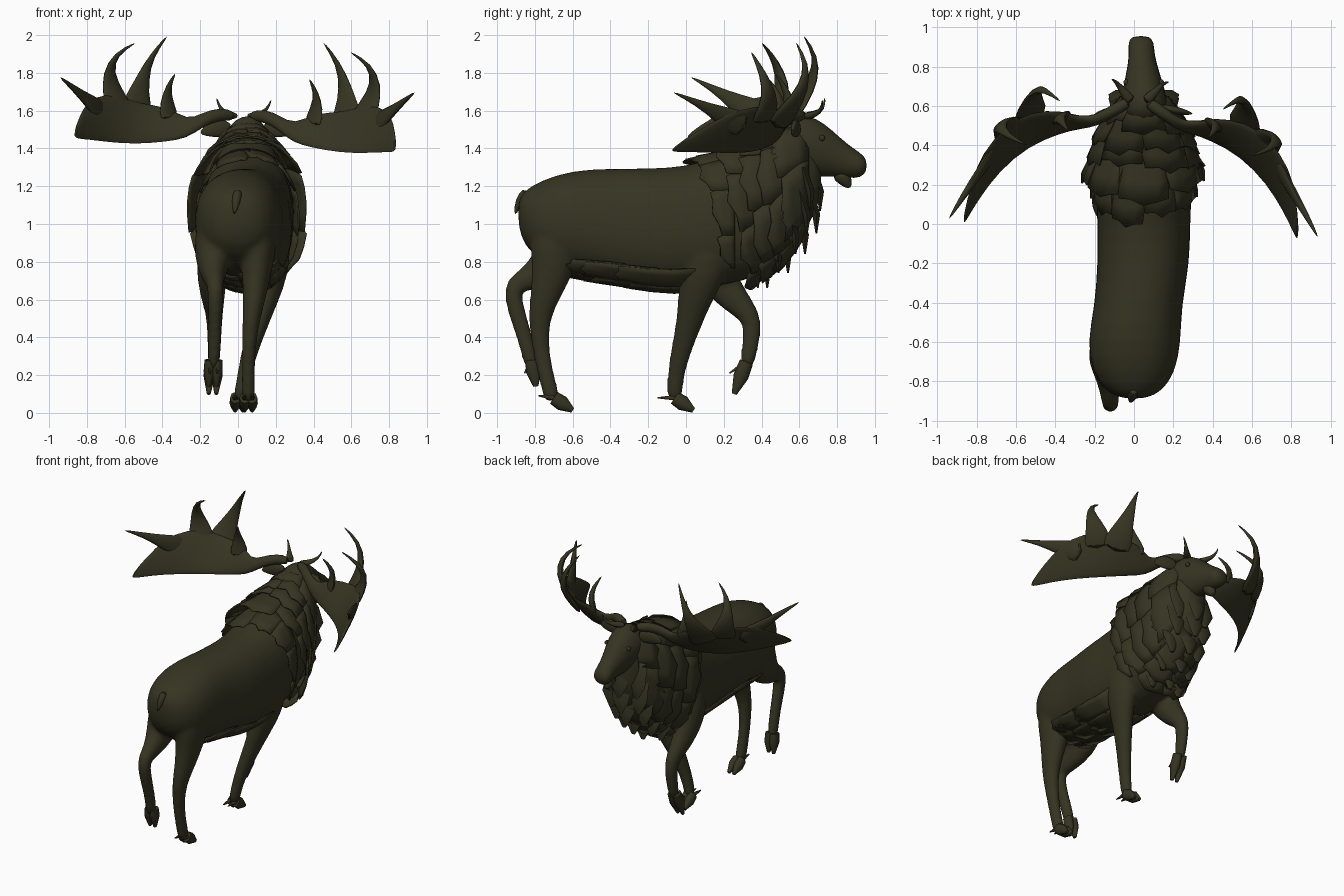
import bpy, bmesh, random
from math import sin, cos, pi, radians, copysign
from mathutils import Vector as V, Matrix

random.seed(4)
if "Cube" in bpy.data.objects:
    bpy.data.objects.remove(bpy.data.objects["Cube"])

hide = bpy.data.materials.new("dark_olive_hide")
hide.use_nodes = True
COLOUR = (0.036, 0.035, 0.016, 1)
hide.diffuse_color = COLOUR
shader = hide.node_tree.nodes["Principled BSDF"]
shader.inputs["Base Color"].default_value = COLOUR
shader.inputs["Roughness"].default_value = 0.9


def finish(name, bm, subdiv=0, thick=0, angle=40):
    bmesh.ops.recalc_face_normals(bm, faces=bm.faces)
    mesh = bpy.data.meshes.new(name)
    bm.to_mesh(mesh)
    bm.free()
    mesh.materials.append(hide)
    ob = bpy.data.objects.new(name, mesh)
    bpy.context.collection.objects.link(ob)
    if thick:
        ob.modifiers.new("thickness", "SOLIDIFY").thickness = thick
    if subdiv:
        ob.modifiers.new("smooth", "SUBSURF").levels = subdiv
        ob.modifiers["smooth"].render_levels = subdiv
    bpy.ops.object.select_all(action="DESELECT")
    ob.select_set(True)
    bpy.context.view_layer.objects.active = ob
    bpy.ops.object.shade_smooth_by_angle(angle=radians(angle))
    return ob


def power(value, exponent):
    return copysign(abs(value) ** exponent, value)


def loft(name, sections, sides=12, subdiv=1, move=None, exponent=1):
    """Skin rounded sections given as (centre, half axis, half axis)."""
    bm = bmesh.new()
    turn = [2 * pi * i / sides for i in range(sides)]
    rows = [[bm.verts.new(c + u * power(cos(a), exponent) + v * power(sin(a), exponent)) for a in turn]
            for c, u, v in sections]
    for a, b in zip(rows, rows[1:]):
        for i in range(sides):
            j = (i + 1) % sides
            bm.faces.new((a[i], a[j], b[j], b[i]))
    bm.faces.new(rows[0])
    bm.faces.new(rows[-1])
    if move:
        bm.transform(move)
    return finish(name, bm, subdiv, angle=60)


def tube(name, path, ratio=1.0, bulk=0.0, cap=1.0, side=V((1, 0, 0)), sides=10, subdiv=1, move=None):
    """Limb along (x, y, z, radius) stations; depth follows from the radius."""
    pts = [V(p[:3]) for p in path]
    out = []
    for i, p in enumerate(path):
        radius = p[3]
        depth = min(cap, radius * (ratio + bulk * radius))
        tangent = (pts[min(i + 1, len(pts) - 1)] - pts[max(i - 1, 0)]).normalized()
        across = (side - tangent * side.dot(tangent)).normalized()
        out.append((pts[i], across * radius, tangent.cross(across) * depth))
    return loft(name, out, sides, subdiv, move)


def leg(name, *path):
    return tube(name, path, ratio=1.1, bulk=3)


def rings(rows):
    """Upright rings from (y, x, top, bottom, half width) rows."""
    return [(V((x, y, (top + low) / 2)), V((w, 0, 0)), V((0, 0, (top - low) / 2)))
            for y, x, top, low, w in rows]


# Body and neck
BODY = [(-.89, 0, 1.12, 1, .05), (-.86, 0, 1.18, .88, .14), (-.76, 0, 1.24, .79, .215),
        (-.6, 0, 1.29, .73, .245), (-.42, .02, 1.3, .7, .225), (-.2, .05, 1.3, .66, .24),
        (0, .05, 1.31, .64, .24), (.15, .05, 1.36, .66, .25), (.3, .05, 1.41, .69, .245),
        (.42, .05, 1.45, .73, .22), (.52, .05, 1.5, .8, .19), (.6, .05, 1.53, .89, .15),
        (.67, .05, 1.5, 1.03, .11), (.72, .05, 1.4, 1.14, .06)]
SQUARE = .87
body = loft("body_and_legs", rings(BODY), sides=16, exponent=SQUARE)

# Legs: planted pair on +x, lifted pair on -x, blended into the body
left_hind = leg("left_hind_leg", (.08, -.68, 1.1, .09), (.11, -.68, .93, .115), (.1, -.7, .78, .09),
                (.09, -.745, .62, .065), (.07, -.78, .5, .05), (.055, -.77, .33, .038),
                (.055, -.73, .15, .037), (.055, -.7, .05, .04))
right_hind = leg("right_hind_leg", (-.1, -.63, 1.1, .09), (-.13, -.64, .9, .118), (-.135, -.71, .78, .092),
                 (-.125, -.83, .705, .056), (-.12, -.915, .68, .046), (-.12, -.915, .6, .043),
                 (-.12, -.88, .48, .038), (-.125, -.835, .34, .036), (-.13, -.815, .22, .035))
left_fore = leg("left_fore_leg", (.15, .12, 1.05, .09), (.175, .11, .9, .115), (.18, .09, .74, .095),
                (.145, .045, .6, .072), (.1, .01, .45, .055), (.06, -.03, .32, .046),
                (.025, -.06, .17, .037), (.005, -.06, .05, .04))
right_fore = leg("right_fore_leg", (-.1, .1, 1, .09), (-.13, .11, .83, .1), (-.14, .18, .69, .08),
                 (-.13, .27, .585, .062), (-.125, .34, .515, .047), (-.125, .35, .45, .044),
                 (-.125, .343, .36, .038), (-.13, .315, .22, .036))
for ob in (body, left_hind, right_hind, left_fore, right_fore):
    ob.select_set(True)
bpy.context.view_layer.objects.active = body
bpy.ops.object.join()
remesh = body.modifiers.new("blend", "REMESH")
remesh.mode = "VOXEL"
remesh.voxel_size = .014
remesh.use_smooth_shade = True
body.modifiers.new("relax", "SMOOTH").iterations = 8

# Head, beard, eyes, ears and tail
loft("head", rings([(.52, .05, 1.55, 1.32, .11), (.6, .05, 1.585, 1.27, .13),
                    (.69, .05, 1.57, 1.24, .11), (.77, .045, 1.505, 1.25, .088),
                    (.86, .04, 1.42, 1.24, .066), (.925, .035, 1.38, 1.24, .07),
                    (.958, .035, 1.34, 1.28, .045)]))
tube("chin_beard", [(.04, .8, 1.28, .05), (.04, .84, 1.24, .045), (.04, .87, 1.19, .015)])
tube("tail", [(0, -.84, 1.18, .03), (-.01, -.885, 1.12, .025), (-.02, -.905, 1.05, .006)])
for label, s in (("left", 1), ("right", -1)):
    tube(label + "_ear", [(.05 + s * .08, .6, 1.5, .015), (.05 + s * .15, .58, 1.51, .023),
                          (.05 + s * .2, .57, 1.5, .018), (.05 + s * .25, .56, 1.48, .004)],
         ratio=2.4, side=V((0, 1, 0)))
    bm = bmesh.new()
    bmesh.ops.create_uvsphere(bm, u_segments=10, v_segments=6, radius=.016,
                              matrix=Matrix.Translation((.05 + s * .088, .72, 1.455)))
    finish(label + "_eye", bm)


def hoof(name, ankle, toe, dew):
    """Two pointed toes and a pair of dewclaws."""
    for label, s in (("left", 1), ("right", -1)):
        off = V((s * .02, 0, 0))
        a, t, d = V(ankle) + off, V(toe) + off, V(dew) + off
        tube(f"{name}_{label}_toe", [(*a, .027), (*a.lerp(t, .45), .03), (*t, .01)],
             ratio=1.35, sides=8, subdiv=0)
        tube(f"{name}_{label}_dewclaw", [(*a, .016), (*d, .004)], sides=6, subdiv=0)


hoof("left_hind", (.055, -.7, .08), (.055, -.6, .013), (.055, -.78, .09))
hoof("right_hind", (-.13, -.815, .28), (-.135, -.795, .14), (-.13, -.855, .21))
hoof("left_fore", (.005, -.06, .08), (.005, .04, .013), (.005, -.15, .08))
hoof("right_fore", (-.13, .32, .27), (-.135, .255, .1), (-.13, .23, .21))


def skin_point(y, a, off):
    """Point on the body at station y and angle a, raised by off."""
    y = max(BODY[0][0], min(BODY[-1][0] - .001, y))
    for p, q in zip(BODY, BODY[1:]):
        if p[0] <= y < q[0]:
            f = (y - p[0]) / (q[0] - p[0])
            _, x, top, low, w = [m + (n - m) * f for m, n in zip(p, q)]
            return V((x + (w + off) * power(cos(a), SQUARE), y,
                      (top + low) / 2 + ((top - low) / 2 + off) * power(sin(a), SQUARE)))


def fur_row(name, start, stop, first, last, count, lift, shift):
    """Overlapping locks of fur from station start back to a ragged edge at stop."""
    bm = bmesh.new()
    step = (last - first) / count
    for k in range(count):
        mid = first + (k + .5) * step
        end = stop + random.uniform(-.03, .03)
        base = lift * random.uniform(.1, .3)
        grid = []
        for r in range(4):
            f = r / 3
            row = []
            for c in range(-2, 3):
                a = mid + c / 2 * step * (.56 - .08 * f * f)
                tip = (random.uniform(0, .02) if c else .035) * f ** 3
                low = (1 - sin(a)) / 2
                y = start + (end - start + shift * low) * f - tip
                row.append(bm.verts.new(skin_point(y, a, base + lift * f * (1 - low / 2))))
            grid.append(row)
        for m, n in zip(grid, grid[1:]):
            for c in range(4):
                bm.faces.new((m[c], m[c + 1], n[c + 1], n[c]))
    finish(name, bm, thick=.01, angle=35)


# Mane rows from the shoulders up to the throat
MANE = [(.26, .03, 8, .03, .28, .8), (.4, .15, 9, .075, .2, 0), (.5, .3, 8, .055, .12, 0),
        (.58, .4, 8, .05, .08, 0), (.65, .5, 7, .035, .05, 0)]
for i, (start, stop, count, lift, shift, gap) in enumerate(MANE):
    fur_row(f"mane_row_{i + 1}", start, stop, gap - pi / 2, 3 * pi / 2 - gap, count, lift, shift)
# Hanging chest locks
for i, (y, z) in enumerate(((.71, 1.17), (.69, 1.05), (.63, .94), (.54, .84), (.43, .76))):
    for label, s in (("right", -1), ("middle", 0), ("left", 1)):
        x, front = .05 + s * .11, y - .05 * abs(s)
        tube(f"chest_lock_{label}_{i + 1}", [(x, front - .04, z + .13, .06), (x, front, z, .07),
                                             (x, front, z - .1, .015)], ratio=.35, sides=6, subdiv=0)
# Belly fur
for i, (start, stop) in enumerate(((.05, -.32), (-.15, -.5), (-.32, -.62))):
    fur_row(f"belly_fur_{i + 1}", start, stop, -pi / 2 - .9, -pi / 2 + .9, 4, .018, 0)

# Antlers: beam and palm as (lower edge, upper edge), then tines
PALM = [((-.02, .62, 1.54), (-.02, .63, 1.6)), ((-.1, .57, 1.55), (-.1, .59, 1.62)),
        ((-.19, .51, 1.51), (-.19, .54, 1.59)), ((-.27, .49, 1.45), (-.27, .54, 1.55)),
        ((-.38, .46, 1.43), (-.37, .58, 1.63)), ((-.54, .39, 1.415), (-.52, .58, 1.64)),
        ((-.69, .26, 1.425), (-.65, .51, 1.7)), ((-.79, .12, 1.44), (-.77, .37, 1.68)),
        ((-.845, .03, 1.445), (-.82, .23, 1.62)), ((-.87, -.01, 1.46), (-.86, .06, 1.51))]
ALONG, UP = V((.8, .6, 0)), V((0, .5, 1))
TINES = [("outer", UP, .1, [(-.7, .39, 1.57), (-.78, .27, 1.64), (-.87, .14, 1.72), (-.945, .02, 1.78)]),
         ("rear", ALONG, .12, [(-.62, .46, 1.58), (-.66, .51, 1.69), (-.69, .5, 1.8), (-.65, .45, 1.9),
                               (-.54, .4, 1.96)]),
         ("tall", ALONG, .13, [(-.53, .52, 1.55), (-.53, .61, 1.66), (-.505, .68, 1.77), (-.46, .69, 1.89),
                               (-.37, .62, 2)]),
         ("inner", ALONG, .08, [(-.36, .53, 1.54), (-.38, .55, 1.65), (-.37, .52, 1.73), (-.33, .47, 1.8)]),
         ("brow", ALONG, .035, [(-.01, .62, 1.57), (-.06, .68, 1.58), (-.095, .73, 1.61), (-.115, .735, 1.67)])]
pivot = V((0, .6, 1.55))
tilt = (Matrix.Translation(pivot + V((.04, 0, 0))) @ Matrix.Rotation(-.1, 4, "Z")
        @ Matrix.Rotation(.085, 4, "Y") @ Matrix.Translation(-pivot) @ Matrix.Scale(-1, 4, V((1, 0, 0))))
for label, move in (("right", None), ("left", tilt)):
    sections = []
    for i, (low, high) in enumerate(PALM):
        low, high = V(low), V(high)
        run = V(PALM[min(i + 1, len(PALM) - 1)][0]) - V(PALM[max(i - 1, 0)][0])
        sections.append(((low + high) / 2, (high - low) / 2,
                         run.cross(high - low).normalized() * (.035 - .003 * i)))
    loft(label + "_antler_palm", sections, sides=10, move=move)
    for part, side, width, points in TINES:
        path = [(*p, width * (1 - i / (len(points) - 1)) ** 1.8 + .004) for i, p in enumerate(points)]
        tube(f"{label}_{part}_tine", path, cap=.023, side=side, sides=8, move=move)
